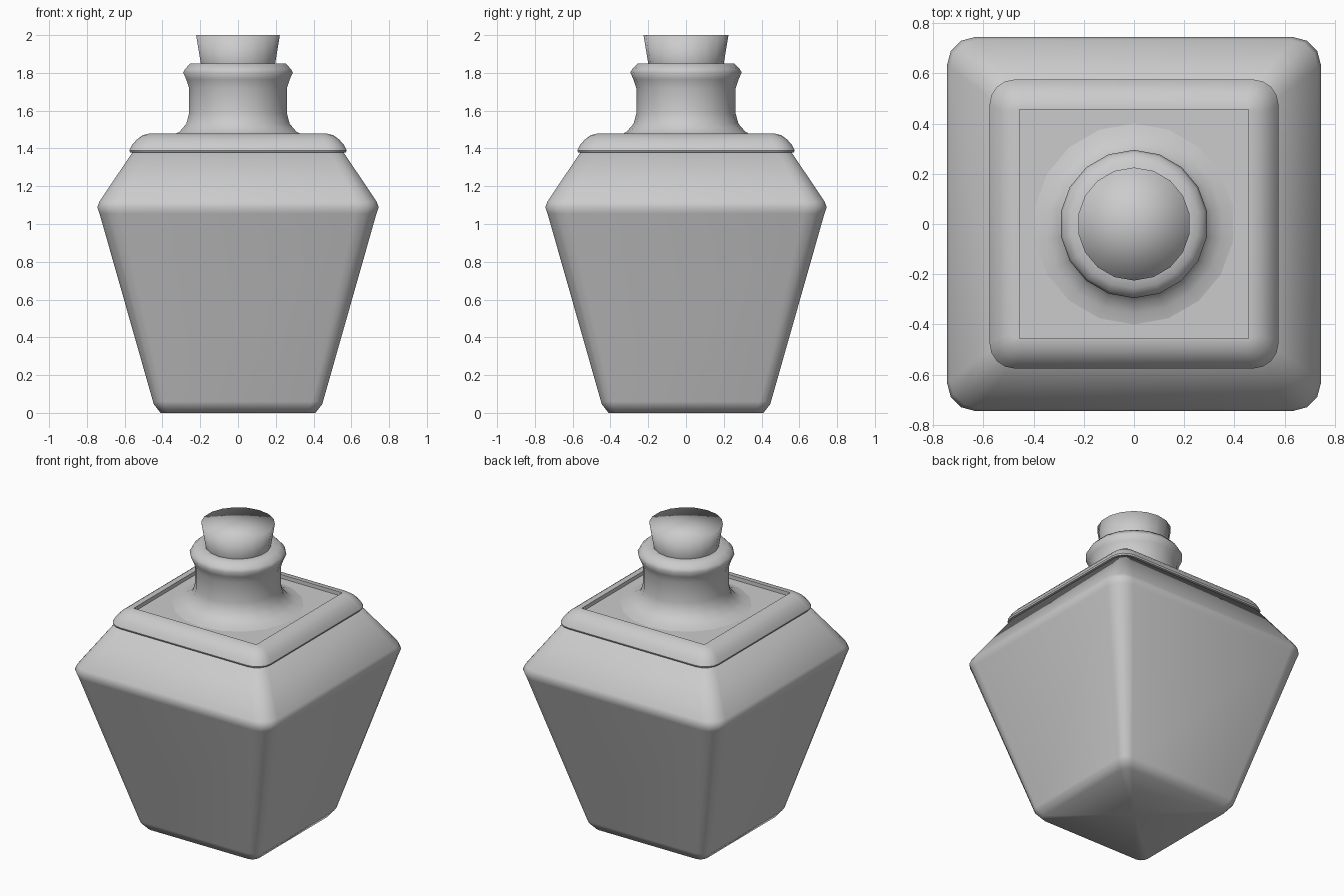
import bpy, bmesh, math

if "Cube" in bpy.data.objects:
    bpy.data.objects.remove(bpy.data.objects["Cube"])


def circle(r, z, sides=18):
    return [(r * math.sin(2 * math.pi * i / sides),
             r * math.cos(2 * math.pi * i / sides), z) for i in range(sides)]


def rounded_square(half, z, corner, seg):
    pts = []
    for k, (sx, sy) in enumerate([(1, 1), (-1, 1), (-1, -1), (1, -1)]):
        for i in range(seg + 1):
            a = math.pi / 2 * (k + i / seg)
            pts.append((sx * (half - corner) + corner * math.cos(a),
                        sy * (half - corner) + corner * math.sin(a), z))
    return pts


def loft(name, rings, angle, caps=True):
    """Skin a stack of rings; caps are fans around a centre point."""
    bm = bmesh.new()
    loops = [[bm.verts.new(p) for p in ring] for ring in rings]
    n = len(loops[0])
    for a, b in zip(loops, loops[1:]):
        for i in range(n):
            j = (i + 1) % n
            bm.faces.new((a[i], a[j], b[j], b[i]))
    if caps:
        for loop in (loops[0], loops[-1]):
            c = bm.verts.new((0, 0, loop[0].co.z))
            for i in range(n):
                bm.faces.new((loop[i], loop[(i + 1) % n], c))
    bmesh.ops.remove_doubles(bm, verts=bm.verts[:], dist=0.0005)
    bmesh.ops.recalc_face_normals(bm, faces=bm.faces[:])
    me = bpy.data.meshes.new(name)
    bm.to_mesh(me)
    bm.free()
    ob = bpy.data.objects.new(name, me)
    bpy.context.collection.objects.link(ob)
    bpy.ops.object.select_all(action='DESELECT')
    ob.select_set(True)
    bpy.context.view_layer.objects.active = ob
    bpy.ops.object.shade_smooth_by_angle(angle=math.radians(angle))
    return ob


# Tapered square body: (half width, height, corner radius)
body = [(0.41, 0, 0.05), (0.445, 0.045, 0.06), (0.45, 0.06, 0.06),
        (0.733, 1.055, 0.11), (0.745, 1.09, 0.115), (0.733, 1.12, 0.11),
        (0.555, 1.385, 0.07)]
loft("bottle_body", [rounded_square(h, z, c, 3) for h, z, c in body], 60)

# Rounded collar with a shallow square recess in its top
collar = [(0.55, 1.375, 0.09), (0.572, 1.38, 0.1), (0.575, 1.39, 0.1),
          (0.56, 1.42, 0.095), (0.535, 1.448, 0.08), (0.505, 1.47, 0.06),
          (0.465, 1.48, 0.01), (0.455, 1.48, 0), (0.455, 1.455, 0)]
loft("shoulder_collar", [rounded_square(h, z, c, 4) for h, z, c in collar], 40)

# Flared round neck with a lip
neck = [(0.40, 1.456), (0.355, 1.467), (0.315, 1.488), (0.278, 1.53),
        (0.263, 1.585), (0.263, 1.72), (0.278, 1.765), (0.295, 1.802),
        (0.285, 1.82), (0.256, 1.85), (0.195, 1.85), (0.19, 1.78)]
loft("neck", [circle(r, z) for r, z in neck], 60, caps=False)

# Cork stopper, softly shaded all over
cork = [(0.188, 1.78), (0.2, 1.85), (0.225, 2.0)]
loft("cork", [circle(r, z) for r, z in cork], 180)
